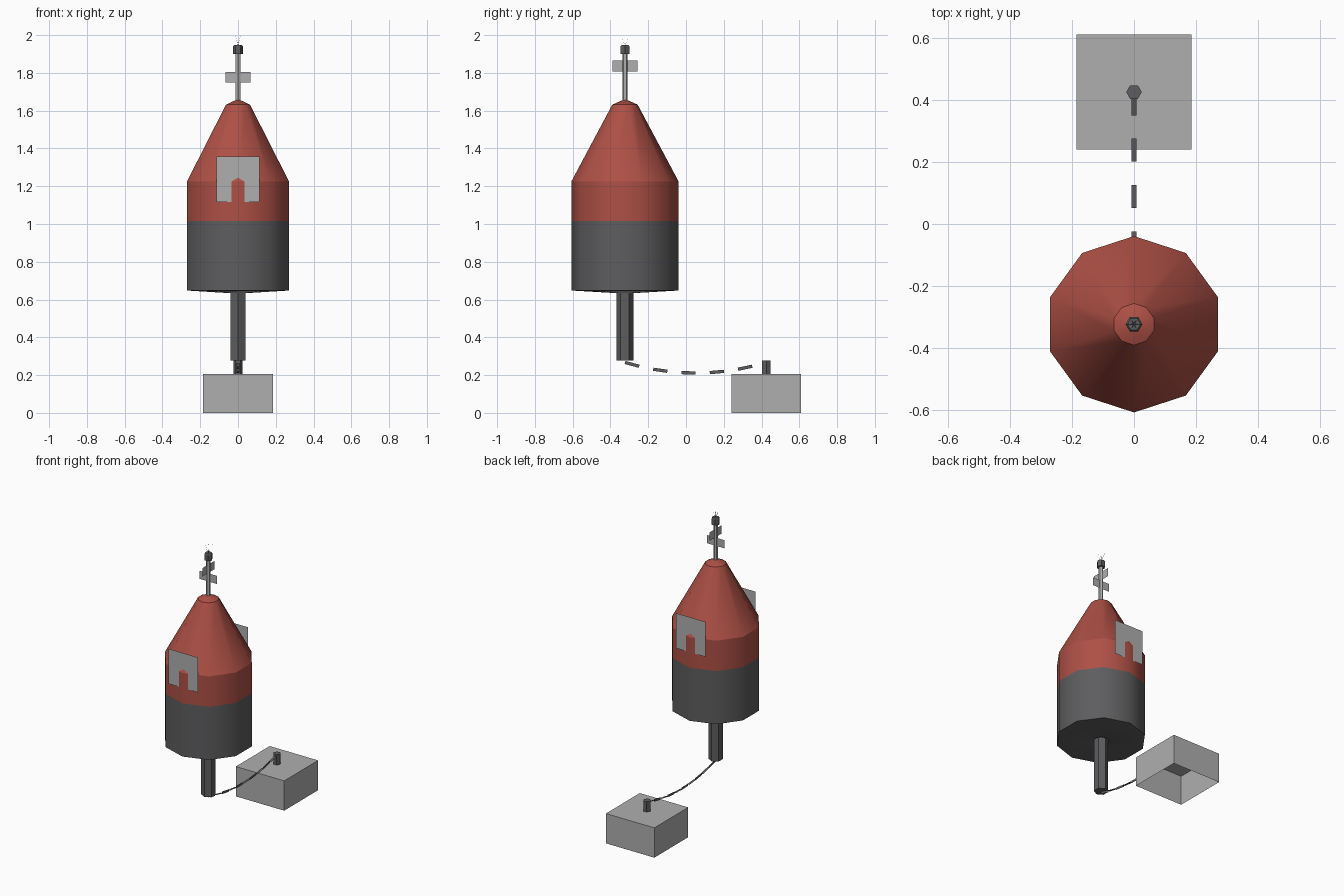
import bpy
import bmesh
from math import radians, sin, cos, tau
from mathutils import Vector

cube = bpy.data.objects.get("Cube")
if cube:
    bpy.data.objects.remove(cube, do_unlink=True)


def material(name, rgb):
    m = bpy.data.materials.new(name)
    m.use_nodes = True
    m.diffuse_color = (*rgb, 1)
    m.node_tree.nodes["Principled BSDF"].inputs["Base Color"].default_value = (*rgb, 1)
    return m


RED = material("red_paint", (0.42, 0.08, 0.06))
DARK = material("dark_grey", (0.11, 0.11, 0.115))
GREY = material("light_grey", (0.43, 0.43, 0.43))

BUOY = Vector((0, -0.323, 0))
ANCHOR = Vector((0, 0.425, 0))


def finish(name, bm, mat, smooth=False):
    mesh = bpy.data.meshes.new(name)
    bm.to_mesh(mesh)
    bm.free()
    mesh.materials.append(mat)
    ob = bpy.data.objects.new(name, mesh)
    bpy.context.scene.collection.objects.link(ob)
    if smooth:
        bpy.ops.object.select_all(action="DESELECT")
        ob.select_set(True)
        bpy.context.view_layer.objects.active = ob
        bpy.ops.object.shade_smooth_by_angle(angle=radians(40))
    return ob


def lathe(name, profile, sides, centre, mat, turn=90, caps="", smooth=False):
    """Revolve (radius, z) points, listed upwards, around a vertical axis."""
    bm = bmesh.new()
    rings = []
    for r, z in profile:
        angles = [radians(turn) + tau * i / sides for i in range(sides)]
        rings.append([bm.verts.new(centre + Vector((r * cos(a), r * sin(a), z)))
                      for a in angles])
    for low, high in zip(rings, rings[1:]):
        for i in range(sides):
            j = (i + 1) % sides
            bm.faces.new((low[i], low[j], high[j], high[i]))
    if "b" in caps:
        bm.faces.new(rings[0][::-1])
    if "t" in caps:
        bm.faces.new(rings[-1])
    return finish(name, bm, mat, smooth)


def add_quad(bm, centre, u, v):
    bm.faces.new([bm.verts.new(centre + a * u + b * v)
                  for a, b in ((-1, -1), (1, -1), (1, 1), (-1, 1))])


def sheet(name, centre, u, v, mat):
    bm = bmesh.new()
    add_quad(bm, centre, Vector(u), Vector(v))
    return finish(name, bm, mat)


# Float body: dark hull, red band, red cone and shallow cap
R = 0.284
lathe("hull", [(0.045, 0.645), (0.066, 0.635), (R, 0.648), (R, 1.015)], 10, BUOY, DARK, smooth=True)
lathe("red_band", [(R, 1.015), (R, 1.225)], 10, BUOY, RED, smooth=True)
lathe("red_cone", [(R, 1.225), (0.067, 1.632)], 10, BUOY, RED, smooth=True)
lathe("cone_cap", [(0.067, 1.632), (0.008, 1.658)], 10, BUOY, RED, caps="t", smooth=True)

# Stem under the float
lathe("stem", [(0.045, 0.277), (0.045, 0.65)], 6, BUOY, DARK, caps="bt")

# Thin sign boards sunk slightly into the front and back corners of the float
for name, side in (("front_board", -1), ("back_board", 1)):
    sheet(name, BUOY + Vector((0, side * 0.273, 1.237)), (-side * 0.113, 0, 0), (0, 0, 0.121), GREY)

# Mast with two crossed marker plates and a lamp
lathe("mast", [(0.014, 1.645), (0.014, 1.905)], 6, BUOY, GREY, caps="t")
sheet("lower_marker", BUOY + Vector((0, 0, 1.777)), (0.067, 0, 0), (0, 0, 0.028), GREY)
sheet("upper_marker", BUOY + Vector((0, 0, 1.837)), (0, 0.067, 0), (0, 0, 0.029), GREY)
lathe("lamp", [(0.027, 1.9), (0.027, 1.94), (0.021, 1.948)], 6, BUOY, DARK, turn=0, caps="bt")

# Thin spikes fanning out above the lamp
bm = bmesh.new()
for i in range(6):
    a = tau * i / 6
    out = Vector((cos(a), sin(a), 0))
    across = Vector((-sin(a), cos(a), 0)) * 0.001
    base = BUOY + Vector((0, 0, 1.945))
    tip = base + out * 0.028 + Vector((0, 0, 0.055))
    bm.faces.new([bm.verts.new(p) for p in (base - across, base + across, tip)])
finish("spikes", bm, DARK)

# Sagging chain of flat links, alternately upright and level
bm = bmesh.new()
LINKS = 10


def chain_point(t):
    p = BUOY.lerp(ANCHOR, t)
    p.z = 0.211 + 0.056 * (2 * t - 1) ** 2
    return p


for i in range(LINKS):
    p, q = chain_point(i / LINKS), chain_point((i + 1) / LINKS)
    along = (q - p) / 2
    level = Vector((1, 0, 0))
    width = level if i % 2 else level.cross(along).normalized()
    add_quad(bm, (p + q) / 2, along, width * 0.0085)
finish("chain", bm, DARK)

# Anchor block, open underneath, with its post
bm = bmesh.new()
bmesh.ops.create_cube(bm, size=1)
bm.faces.ensure_lookup_table()
bottom = [f for f in bm.faces if f.normal.z < -0.5]
bmesh.ops.delete(bm, geom=bottom, context="FACES_ONLY")
for v in bm.verts:
    v.co = ANCHOR + Vector((v.co.x * 0.37, v.co.y * 0.37, (v.co.z + 0.5) * 0.206))
finish("anchor_block", bm, GREY)
lathe("anchor_post", [(0.025, 0.2), (0.025, 0.277)], 6, ANCHOR, DARK, turn=0, caps="t")
